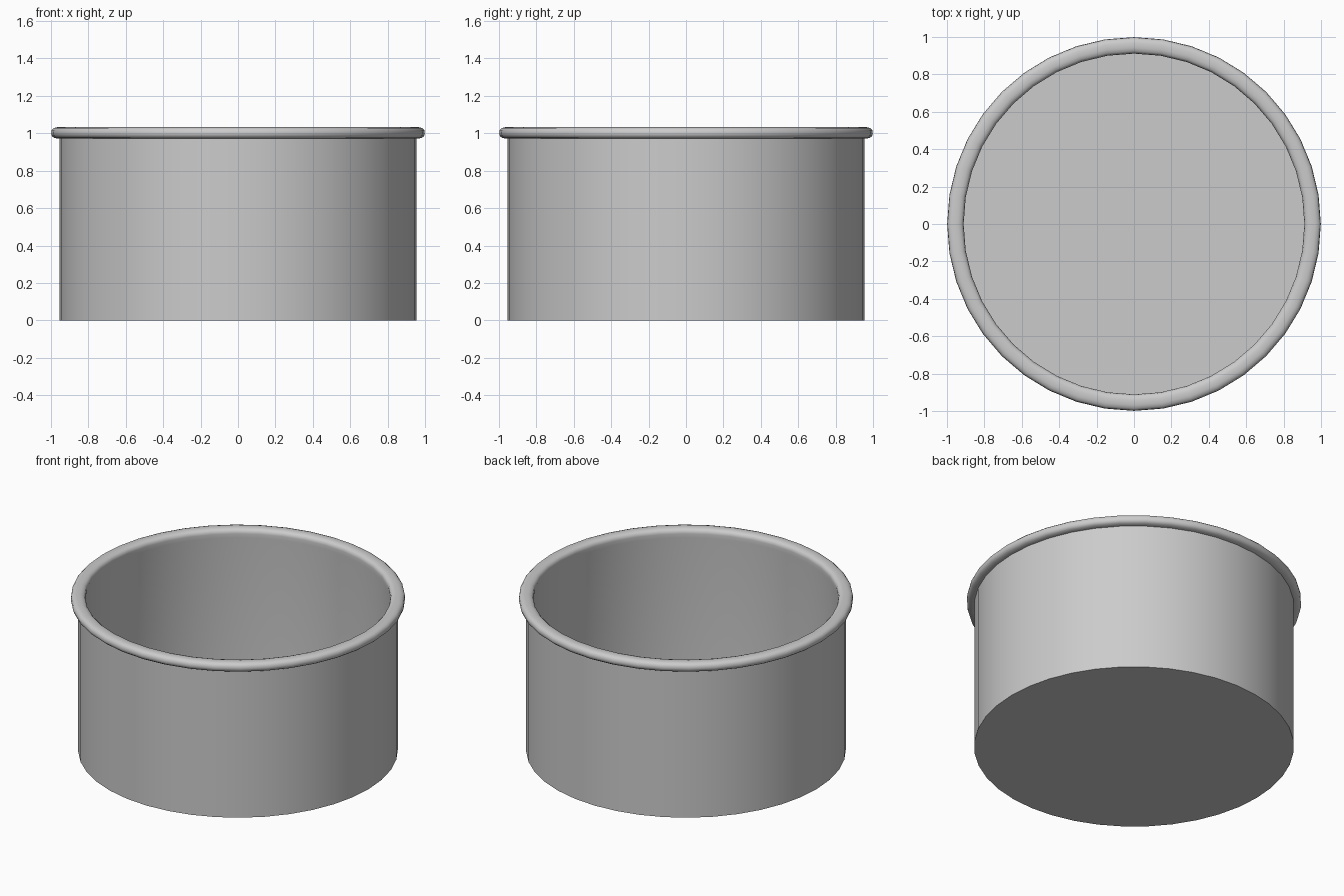
import bpy, bmesh, math
from mathutils import Matrix, Vector

if "Cube" in bpy.data.objects:
    bpy.data.objects.remove(bpy.data.objects["Cube"])

SIDES = 40
WALL_R, INNER_R, RIM_Z = 0.955, 0.914, 1.002

# Half profile: outer base, outer wall, rounded rim, inner wall, floor
profile = [(0, 0), (WALL_R, 0), (WALL_R, RIM_Z - 0.031)]
for i in range(11):
    a = math.radians(-80 + 26 * i)
    # squarish oval rim section
    c, s = math.cos(a), math.sin(a)
    profile.append((WALL_R + 0.044 * math.copysign(abs(c) ** 0.8, c),
                    RIM_Z + 0.031 * math.copysign(abs(s) ** 0.8, s)))
profile += [(INNER_R, 0.975), (INNER_R, 0.045), (0, 0.045)]

# Lathe the pot around z
bm = bmesh.new()
verts = [bm.verts.new((r, 0, z)) for r, z in profile]
edges = [bm.edges.new(p) for p in zip(verts, verts[1:])]
bmesh.ops.spin(bm, geom=verts + edges, cent=(0, 0, 0), axis=(0, 0, 1),
               angle=2 * math.pi, steps=SIDES)
bmesh.ops.remove_doubles(bm, verts=bm.verts, dist=0.0005)
bmesh.ops.recalc_face_normals(bm, faces=bm.faces)

mesh = bpy.data.meshes.new("pot")
bm.to_mesh(mesh)
bm.free()
pot = bpy.data.objects.new("pot", mesh)
bpy.context.collection.objects.link(pot)

# Smooth walls and rim, keep base and floor edges sharp
bpy.context.view_layer.objects.active = pot
pot.select_set(True)
bpy.ops.object.shade_smooth_by_angle(angle=math.radians(40))
